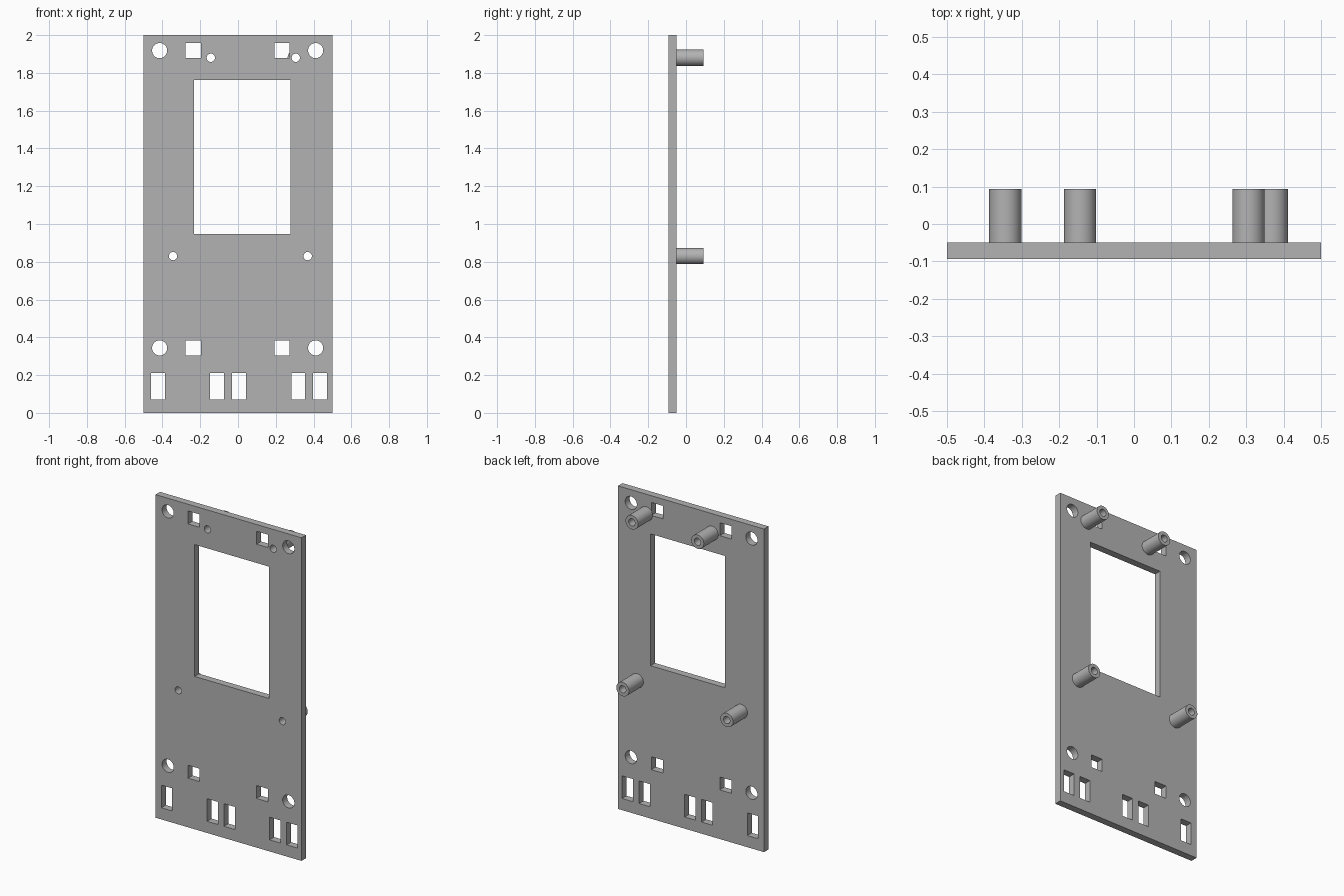
import bpy, bmesh, math
from mathutils import Matrix, Vector

cube = bpy.data.objects.get("Cube")
if cube:
    bpy.data.objects.remove(cube, do_unlink=True)

FRONT, BACK, TIP = -0.093, -0.049, 0.093
SCREW_R, POST_R = 0.022, 0.043
POSTS = [(-0.144, 1.88), (0.306, 1.88), (-0.344, 0.83), (0.369, 0.83)]

grey = bpy.data.materials.new("plain_grey")
grey.use_nodes = True
colour = (0.45, 0.45, 0.45, 1)
grey.diffuse_color = colour
grey.node_tree.nodes["Principled BSDF"].inputs["Base Color"].default_value = colour


def add_box(bm, x0, x1, z0, z1, y0, y1):
    size = Matrix.Diagonal((x1 - x0, y1 - y0, z1 - z0, 1))
    centre = Vector((x0 + x1, y0 + y1, z0 + z1)) / 2
    bmesh.ops.create_cube(bm, size=1, matrix=Matrix.Translation(centre) @ size)


def add_cylinder(bm, x, z, r, y0, y1):
    place = Matrix.Translation((x, (y0 + y1) / 2, z)) @ Matrix.Rotation(math.pi / 2, 4, 'X')
    bmesh.ops.create_cone(bm, cap_ends=True, segments=48, radius1=r, radius2=r,
                          depth=y1 - y0, matrix=place)


def make_object(name, bm):
    mesh = bpy.data.meshes.new(name)
    bm.to_mesh(mesh)
    bm.free()
    mesh.materials.append(grey)
    obj = bpy.data.objects.new(name, mesh)
    bpy.context.collection.objects.link(obj)
    return obj


def cut(obj, cutter):
    mod = obj.modifiers.new("holes", 'BOOLEAN')
    mod.operation, mod.solver, mod.object = 'DIFFERENCE', 'EXACT', cutter
    bpy.context.view_layer.update()
    graph = bpy.context.evaluated_depsgraph_get()
    result = bpy.data.meshes.new_from_object(obj.evaluated_get(graph))
    obj.modifiers.clear()
    obj.data = result
    bpy.data.objects.remove(cutter, do_unlink=True)
    bpy.context.view_layer.update()


# Flat panel
bm = bmesh.new()
add_box(bm, -0.5, 0.5, 0, 2, FRONT, BACK)
panel = make_object("panel", bm)

# Openings: window, mounting holes, square holes, bottom slots, screw holes
bm = bmesh.new()
through = (FRONT - 0.1, BACK + 0.1)
add_box(bm, -0.232, 0.277, 0.946, 1.762, *through)
for z in (0.344, 1.918):
    for x in (-0.415, 0.411):
        add_cylinder(bm, x, z, 0.04, *through)
    for x in (-0.237, 0.232):
        add_box(bm, x - 0.04, x + 0.04, z - 0.04, z + 0.04, *through)
for x in (-0.423, -0.11, 0.006, 0.319, 0.435):
    add_box(bm, x - 0.037, x + 0.037, 0.072, 0.212, *through)
for x, z in POSTS:
    add_cylinder(bm, x, z, SCREW_R, *through)
cut(panel, make_object("panel_cutter", bm))

# Hollow standoffs on the back, each a spun rectangular profile
objects = [panel]
for i, (x, z) in enumerate(POSTS):
    bm = bmesh.new()
    ring = [(SCREW_R, BACK), (POST_R, BACK), (POST_R, TIP), (SCREW_R, TIP)]
    verts = [bm.verts.new((x + r, y, z)) for r, y in ring]
    edges = [bm.edges.new((verts[k], verts[k - 1])) for k in range(4)]
    bmesh.ops.spin(bm, geom=verts + edges, cent=(x, 0, z), axis=(0, 1, 0),
                   angle=math.tau, steps=48, use_merge=True)
    bmesh.ops.remove_doubles(bm, verts=bm.verts[:], dist=0.0001)
    bmesh.ops.recalc_face_normals(bm, faces=bm.faces[:])
    objects.append(make_object(f"standoff_{i + 1}", bm))

# Smooth the round walls, keep the edges sharp
bpy.context.view_layer.update()
for obj in objects:
    obj.select_set(True)
bpy.context.view_layer.objects.active = panel
bpy.ops.object.shade_smooth_by_angle(angle=math.radians(30))
